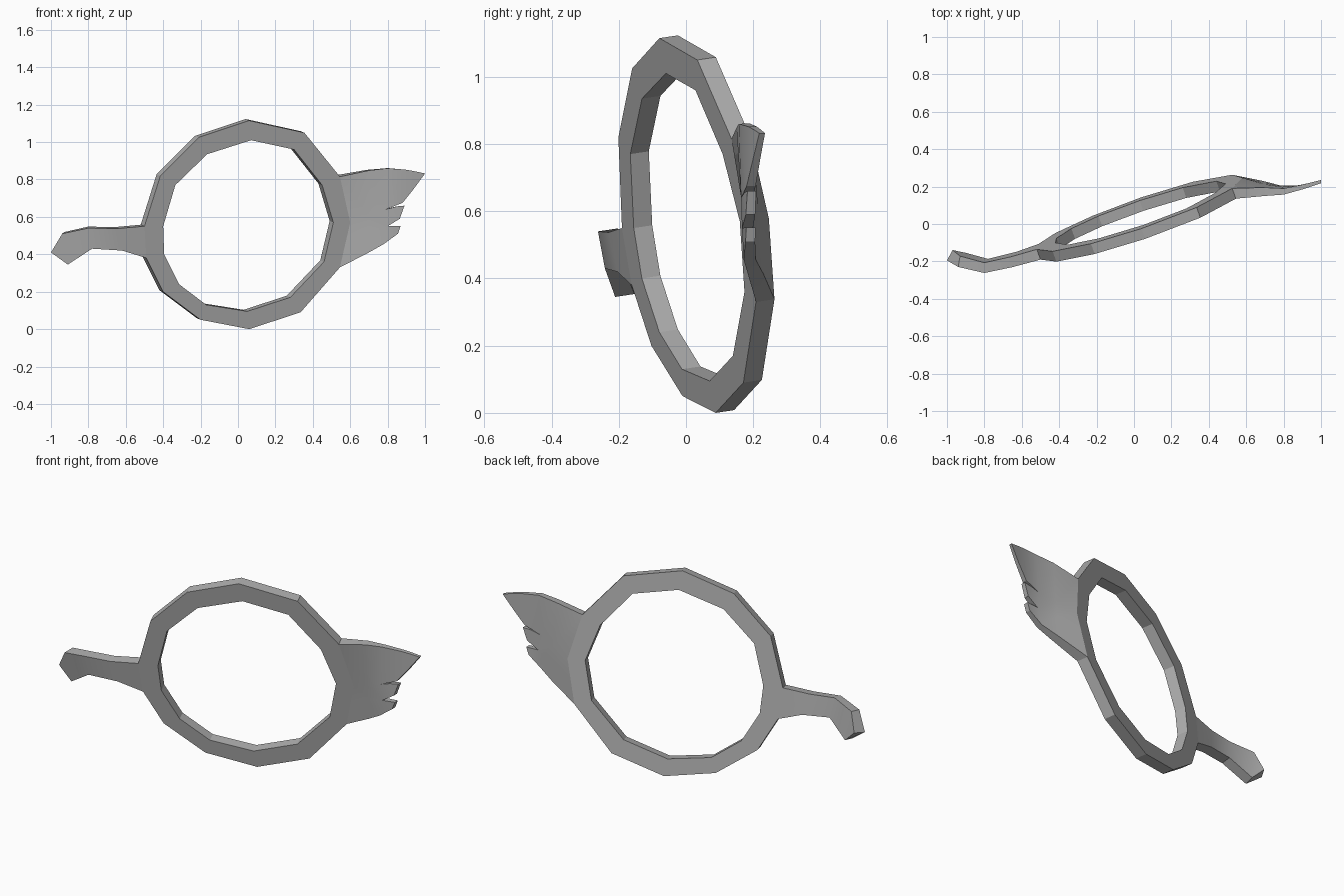
import bpy
import bmesh
import math

if "Cube" in bpy.data.objects:
    bpy.data.objects.remove(bpy.data.objects["Cube"], do_unlink=True)

grey = bpy.data.materials.new("plain grey")
grey.use_nodes = True
colour = (0.42, 0.42, 0.42, 1)
grey.diffuse_color = colour
grey.node_tree.nodes["Principled BSDF"].inputs["Base Color"].default_value = colour

# Sweep of the whole piece: x, front y at mid height, lean with height, back shift x, back shift y
SWEEP = [
    (-1.0, -0.208, 0.15, 0.03, 0.055),
    (-0.94, -0.228, 0.15, 0.01, 0.058),
    (-0.8, -0.256, 0.15, 0.0, 0.055),
    (-0.65, -0.225, 0.15, -0.01, 0.055),
    (-0.5, -0.183, 0.15, -0.02, 0.055),
    (0.6, 0.202, 0.15, -0.02, 0.055),
    (0.7, 0.178, 0.08, -0.01, 0.045),
    (0.8, 0.168, 0.03, 0.0, 0.033),
    (0.9, 0.185, 0.0, 0.0, 0.025),
    (1.0, 0.218, 0.0, 0.0, 0.017),
]


def front_and_back(x, z):
    """Place an outline point on the leaning sheet, with its partner behind it."""
    a, b = next((p for p in zip(SWEEP, SWEEP[1:]) if x <= p[1][0]), SWEEP[-2:])
    t = (x - a[0]) / (b[0] - a[0])
    y, lean, dx, dy = [u + (v - u) * t for u, v in zip(a[1:], b[1:])]
    y -= lean * (z - 0.5)
    return (x, y, z), (x + dx, y + dy, z + dy * lean)


def slab(name, faces, smooth):
    """Thick sheet made from faces given as (x, z) outlines."""
    bm = bmesh.new()
    verts = {}
    for face in faces:
        for p in face:
            if p not in verts:
                verts[p] = [bm.verts.new(co) for co in front_and_back(*p)]
    edges = [frozenset(e) for f in faces for e in zip(f, f[1:] + f[:1])]
    for face in faces:
        for side in (0, 1):
            bm.faces.new([verts[p][side] for p in face])
        for p, q in zip(face, face[1:] + face[:1]):
            if edges.count(frozenset((p, q))) == 1:
                bm.faces.new([verts[p][0], verts[q][0], verts[q][1], verts[p][1]])
    bmesh.ops.recalc_face_normals(bm, faces=bm.faces)
    mesh = bpy.data.meshes.new(name)
    bm.to_mesh(mesh)
    bm.free()
    mesh.materials.append(grey)
    obj = bpy.data.objects.new(name, mesh)
    bpy.context.collection.objects.link(obj)
    if smooth:
        bpy.ops.object.select_all(action="DESELECT")
        obj.select_set(True)
        bpy.context.view_layer.objects.active = obj
        bpy.ops.object.shade_smooth_by_angle(angle=math.radians(30))


def strip(upper, lower):
    """Quads between two rows; rows sharing a last point end in a triangle."""
    faces = []
    for a, b, c, d in zip(upper, upper[1:], lower[1:], lower):
        faces.append(list(dict.fromkeys((a, b, c, d))))
    return faces


# Ring
outer = [(0.06, 1.115), (0.355, 1.05), (0.545, 0.815), (0.6, 0.57), (0.545, 0.33),
         (0.335, 0.09), (0.06, 0.0), (-0.2, 0.05), (-0.4, 0.2), (-0.49, 0.38),
         (-0.5, 0.55), (-0.415, 0.82), (-0.21, 1.025)]
inner = [(0.07, 1.01), (0.3, 0.96), (0.45, 0.77), (0.51, 0.57), (0.46, 0.36),
         (0.28, 0.17), (0.05, 0.095), (-0.17, 0.13), (-0.315, 0.24), (-0.395, 0.4),
         (-0.4, 0.55), (-0.335, 0.77), (-0.165, 0.935)]
slab("ring", strip(outer + outer[:1], inner + inner[:1]), False)

# Wing with three feathers
top = [outer[2], (0.7, 0.848), (0.8, 0.86), (0.9, 0.852), (0.95, 0.843), (1.0, 0.832)]
notch_1 = [outer[3], (0.7, 0.61), (0.79, 0.64)]
notch_2 = [(0.5725, 0.45), (0.7, 0.52), (0.8, 0.55)]
bottom = [outer[4], (0.7, 0.41), (0.78, 0.455)]
tip_2, tip_3 = (0.89, 0.66), (0.87, 0.552)
feathers = strip(top, notch_1 + [(0.88, 0.675), (0.94, 0.75), top[-1]])
feathers += strip(notch_1 + [(0.845, 0.655), tip_2],
                  notch_2 + [(0.865, 0.59), tip_2])
feathers += strip(notch_2 + [tip_3], bottom + [(0.855, 0.51)])
slab("wing", feathers, True)

# Arm with a bent end
arm_top = [outer[10], (-0.65, 0.537), (-0.8, 0.54), (-0.94, 0.51), (-1.0, 0.41)]
arm_low = [outer[9], (-0.62, 0.42), (-0.78, 0.43), (-0.91, 0.345), (-0.91, 0.345)]
slab("arm", strip(arm_top, arm_low), True)
